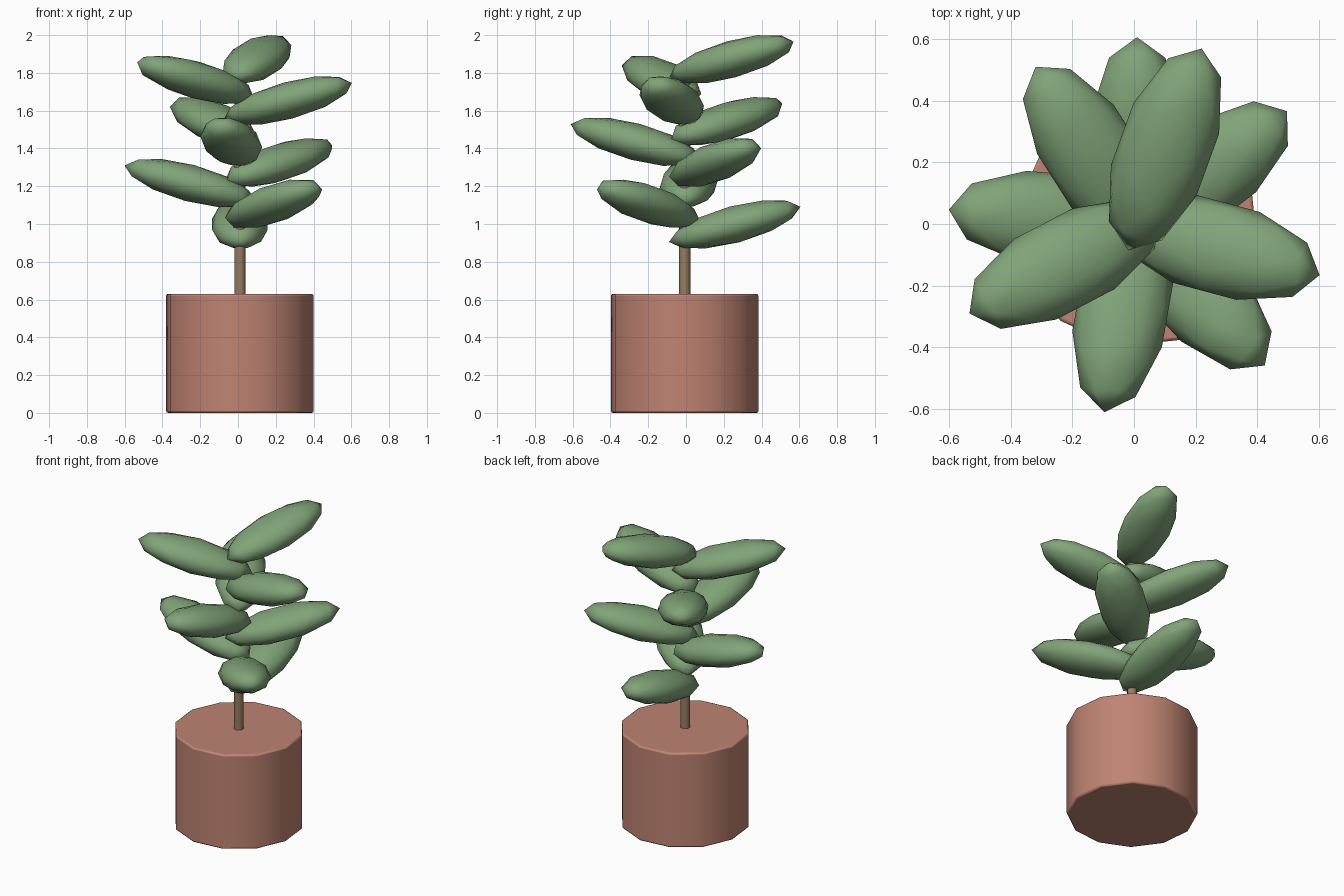
import bpy
from math import radians, sin, cos

cube = bpy.data.objects.get("Cube")
if cube:
    bpy.data.objects.remove(cube)

CX, CY = 0.01, -0.007          # plant axis
LEAVES = 9
GOLDEN = radians(137.5)
TILT = radians(15)


def material(name, color):
    mat = bpy.data.materials.new(name)
    mat.use_nodes = True
    mat.diffuse_color = (*color, 1)
    bsdf = next(n for n in mat.node_tree.nodes if n.type == 'BSDF_PRINCIPLED')
    bsdf.inputs["Base Color"].default_value = (*color, 1)
    return mat


terracotta = material("terracotta", (0.52, 0.23, 0.17))
bark = material("bark brown", (0.31, 0.205, 0.12))
leaf_green = material("leaf green", (0.22, 0.37, 0.19))


def finish(name, mat, smooth_angle):
    obj = bpy.context.object
    obj.name = name
    obj.data.materials.append(mat)
    bpy.ops.object.shade_smooth_by_angle(angle=radians(smooth_angle))
    return obj


def cylinder(name, mat, sides, radius, bottom, top, turn=0):
    bpy.ops.mesh.primitive_cylinder_add(
        vertices=sides, radius=radius, depth=top - bottom,
        location=(CX, CY, (bottom + top) / 2), rotation=(0, 0, radians(turn)))
    return finish(name, mat, 40)


# Pot with a slightly softened rim
pot = cylinder("pot", terracotta, 12, 0.395, 0, 0.63, turn=21)
bevel = pot.modifiers.new("soft rim", 'BEVEL')
bevel.width = 0.01
bevel.segments = 2
bevel.limit_method = 'ANGLE'
bevel.angle_limit = radians(50)

# Stem
cylinder("stem", bark, 10, 0.03, 0.6, 1.8)

# Plump leaves spiralling up the stem, each tipped upward
for i in range(LEAVES):
    a = i * GOLDEN
    bpy.ops.mesh.primitive_ico_sphere_add(
        subdivisions=2, radius=1,
        location=(CX + 0.265 * sin(a), CY + 0.265 * cos(a), 0.998 + 0.1093 * i),
        rotation=(TILT, 0, -a))
    bpy.context.object.scale = (0.155, 0.36, 0.098)
    bpy.ops.object.transform_apply(location=False, rotation=False, scale=True)
    finish(f"leaf_{i + 1}", leaf_green, 180)
